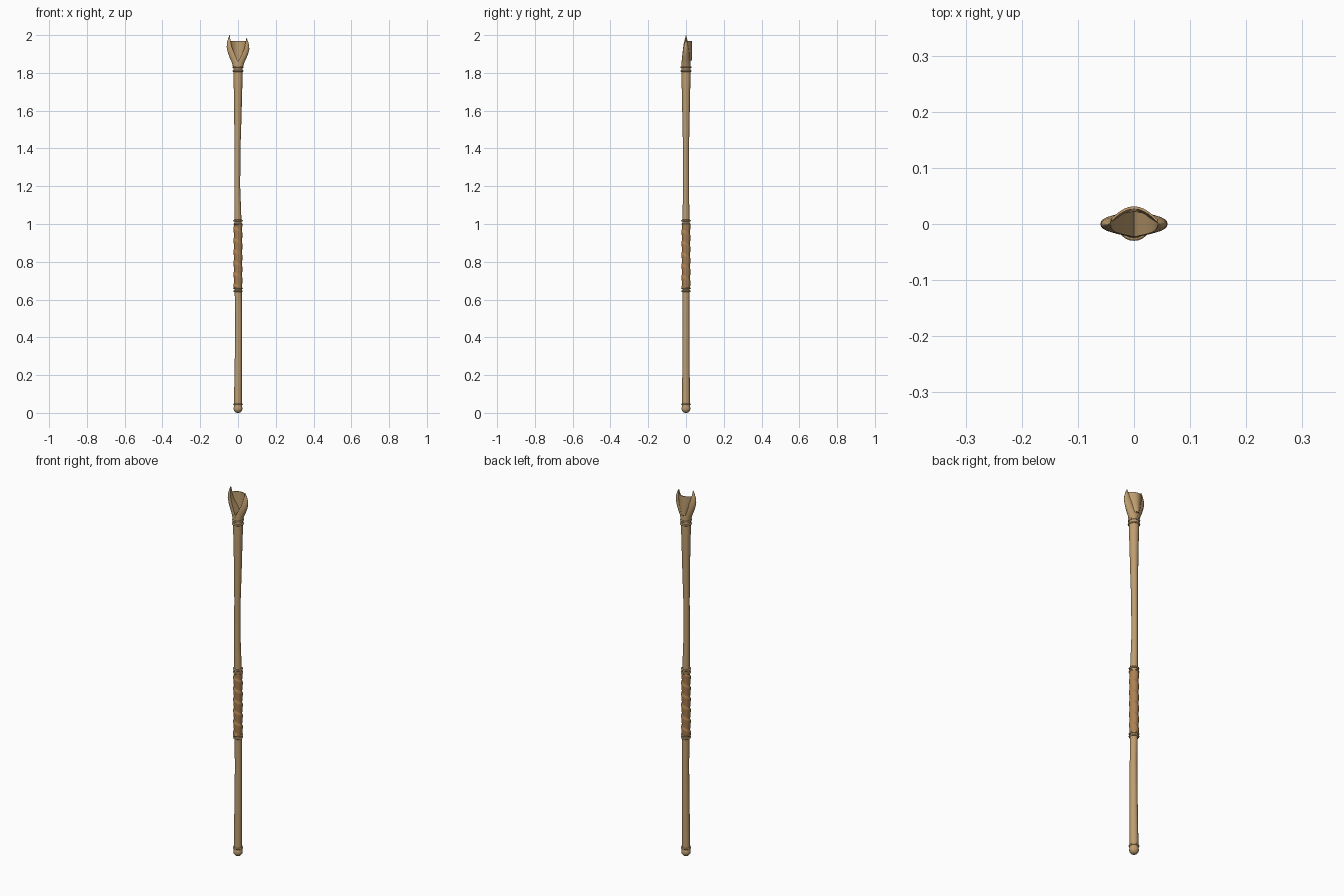
import bpy, math

if "Cube" in bpy.data.objects:
    bpy.data.objects.remove(bpy.data.objects["Cube"])

def material(name, rgb):
    m = bpy.data.materials.new(name)
    m.diffuse_color = (*rgb, 1)
    m.use_nodes = True
    m.node_tree.nodes["Principled BSDF"].inputs["Base Color"].default_value = m.diffuse_color
    return m

WOOD = material("tan_wood", (0.52, 0.34, 0.16))
LEATHER = material("brown_wrap", (0.42, 0.22, 0.085))

def make(name, verts, faces, mat, angle=40):
    me = bpy.data.meshes.new(name)
    me.from_pydata(verts, [], faces)
    me.materials.append(mat)
    ob = bpy.data.objects.new(name, me)
    bpy.context.collection.objects.link(ob)
    bpy.ops.object.select_all(action='DESELECT')
    ob.select_set(True)
    bpy.context.view_layer.objects.active = ob
    bpy.ops.object.mode_set(mode='EDIT')
    bpy.ops.mesh.select_all(action='SELECT')
    bpy.ops.mesh.normals_make_consistent(inside=False)
    bpy.ops.object.mode_set(mode='OBJECT')
    bpy.ops.object.shade_smooth_by_angle(angle=math.radians(angle))
    return ob

def loft(name, rings, mat, angle=40):
    """Skin a stack of equal closed rings and cap both ends."""
    n = len(rings[0])
    verts = [v for r in rings for v in r]
    faces = [(i * n + j, i * n + (j + 1) % n, (i + 1) * n + (j + 1) % n, (i + 1) * n + j)
             for i in range(len(rings) - 1) for j in range(n)]
    faces += [tuple(range(n)), tuple(range(len(verts) - n, len(verts)))]
    return make(name, verts, faces, mat, angle)

def circle(r, z, x=0, n=20):
    return [(x + r * math.cos(2 * math.pi * k / n), r * math.sin(2 * math.pi * k / n), z)
            for k in range(n)]

# shaft: (z, radius, sideways drift)
shaft = [(0.03, .021, 0), (0.1, .0205, 0), (0.3, .019, .002), (0.5, .018, .003), (0.66, .019, .001),
         (1.0, .019, 0), (1.2, .0155, -.004), (1.4, .016, -.003), (1.55, .019, -.001),
         (1.7, .022, 0), (1.8, .025, 0), (1.855, .023, 0)]
loft("shaft", [circle(r, z, x) for z, r, x in shaft], WOOD)

# rounded foot
foot = [(0, .006), (.004, .014), (.012, .021), (.022, .0235), (.032, .022), (.04, .019)]
loft("foot_knob", [circle(r, z) for z, r in foot], WOOD, 60)

# binding rings
for i, (z, r) in enumerate([(.045, .021), (.645, .021), (.66, .021), (1.0, .021), (1.018, .021),
                            (1.81, .0255), (1.83, .0255)]):
    bpy.ops.mesh.primitive_torus_add(location=(0, 0, z), major_radius=r, minor_radius=.0045,
                                     major_segments=24, minor_segments=8)
    ob = bpy.context.object
    ob.name = f"binding_ring_{i + 1}"
    ob.data.materials.append(WOOD)
    bpy.ops.object.shade_smooth()

# spiral grip wrap: overlapping turns made by a sawtooth radius
rings, n = [], 24
for i in range(103):
    z = .66 + .34 * i / 102
    ring = []
    for k in range(n):
        a = 2 * math.pi * k / n
        t = (z / .06 + k / n) % 1
        r = .0205 + .004 * (t / .85 if t < .85 else (1 - t) / .15)
        ring.append((r * math.cos(a), r * math.sin(a), z))
    rings.append(ring)
loft("grip_wrap", rings, LEATHER, 35)

# two claw prongs: (z, inner x, outer x, half depth)
claw = [(1.832, 0, .026, .025), (1.86, 0, .035, .023), (1.88, .009, .044, .021), (1.905, .02, .053, .0185),
        (1.935, .032, .06, .015), (1.96, .038, .0585, .011), (1.98, .041, .053, .006), (2.0, .0425, .045, .001)]
for name, s, tip in (("left_prong", -1, 2.0), ("right_prong", 1, 1.985)):
    rings = []
    for z, xi, xo, d in claw:
        zz = 1.832 + (z - 1.832) * (tip - 1.832) / .168
        ring = []
        for k in range(11):
            a = -math.pi / 2 + math.pi * k / 10
            ring.append((s * (xi + (xo - xi) * math.cos(a)), d * math.sin(a), zz))
        rings.append(ring)
    loft(name, rings, WOOD, 45)

# curved back plate between the prongs
rings = []
for z, w, e in ((1.865, .014, .02), (1.9, .026, .016), (1.94, .036, .011), (1.97, .042, .007)):
    def arc(off):
        return [(w * u / 5, e + (.0315 - e) * (1 - (u / 5) ** 2) - off, z) for u in range(-5, 6)]
    rings.append(arc(0) + arc(.005)[::-1])
loft("back_plate", rings, WOOD, 40)
